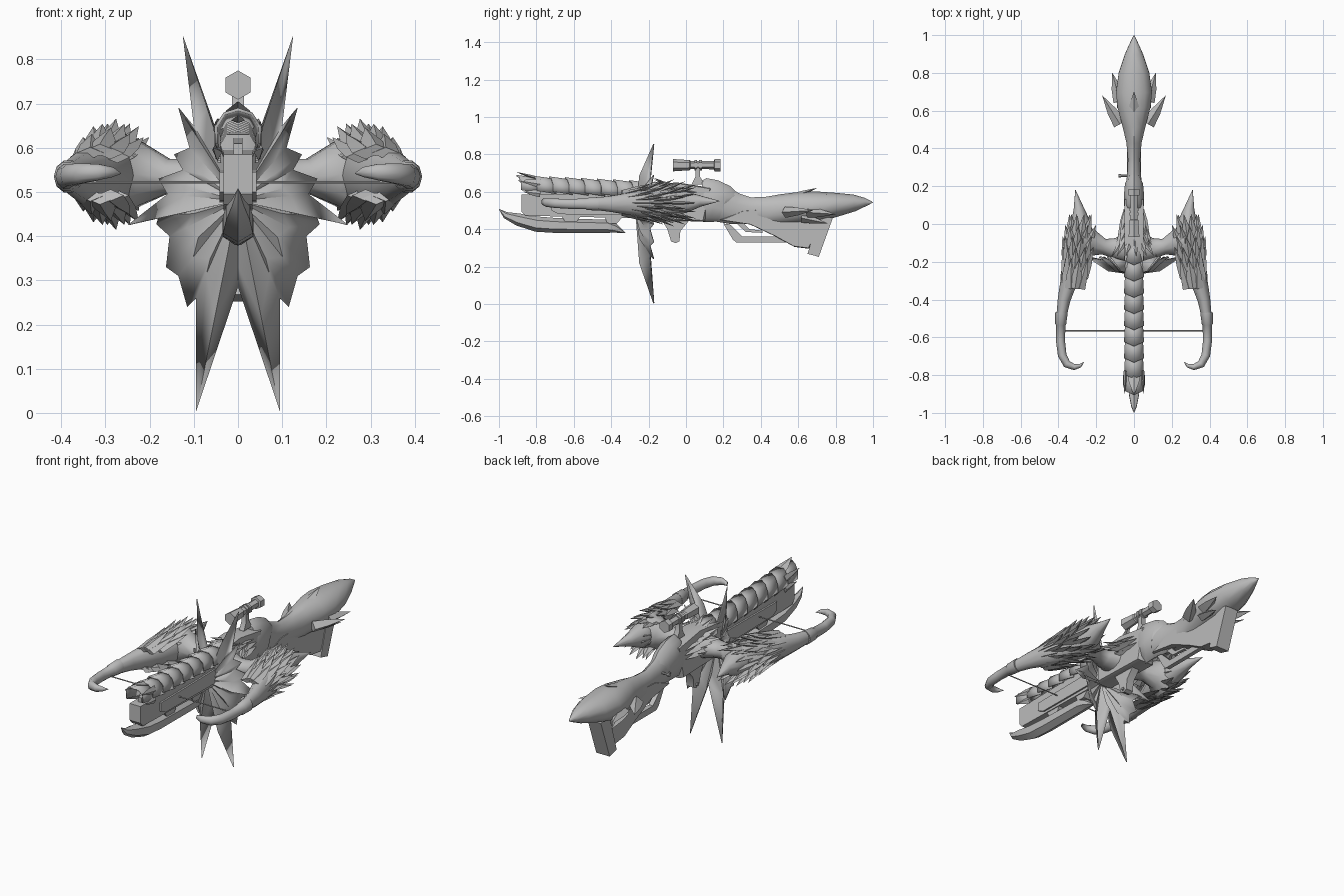
import bpy, bmesh, math
from mathutils import Vector as V

grey = bpy.data.materials.new("bone_grey")
grey.diffuse_color = (0.5, 0.5, 0.5, 1)


def finish(name, bm, smooth=35):
    bmesh.ops.remove_doubles(bm, verts=bm.verts, dist=0.0004)
    bmesh.ops.recalc_face_normals(bm, faces=bm.faces)
    me = bpy.data.meshes.new(name)
    bm.to_mesh(me)
    bm.free()
    ob = bpy.data.objects.new(name, me)
    bpy.context.collection.objects.link(ob)
    me.materials.append(grey)
    bpy.ops.object.select_all(action='DESELECT')
    bpy.context.view_layer.objects.active = ob
    ob.select_set(True)
    bpy.ops.object.shade_smooth_by_angle(angle=math.radians(smooth))
    return ob


def mirror(bm):
    geo = bmesh.ops.duplicate(bm, geom=bm.verts[:] + bm.edges[:] + bm.faces[:])["geom"]
    for v in geo:
        if isinstance(v, bmesh.types.BMVert):
            v.co.x *= -1


def tube(bm, stations, n=8, turn=0.0):
    """Swept rings: x, y, z, half width, half height."""
    pts = [V(s[:3]) for s in stations]
    rings = []
    for i, s in enumerate(stations):
        t = (pts[min(i + 1, len(pts) - 1)] - pts[max(i - 1, 0)]).normalized()
        up = V((0, 1, 0)) if abs(t.z) > 0.9 else V((0, 0, 1))
        side = t.cross(up).normalized()
        up = side.cross(t)
        ring = []
        for k in range(n):
            a = 2 * math.pi * k / n + turn
            ring.append(bm.verts.new(pts[i] + side * s[3] * math.cos(a) + up * s[4] * math.sin(a)))
        rings.append(ring)
    for r, q in zip(rings, rings[1:]):
        for k in range(n):
            bm.faces.new((r[k], r[(k + 1) % n], q[(k + 1) % n], q[k]))
    bm.faces.new(rings[0])
    bm.faces.new(rings[-1])


def spike(bm, base, tip, w, h):
    m = V(base).lerp(V(tip), 0.45)
    tube(bm, [(*base, w, h), (*m, w * .75, h * .7), (*tip, .0005, .0005)], 4)


def prism(bm, yz, hw, bevel=0.0):
    """Side profile extruded across x, with optional chamfered flanks."""
    c = V((0, sum(p[0] for p in yz) / len(yz), sum(p[1] for p in yz) / len(yz)))
    rings = []
    for x, k in ((-hw, 1 - bevel), (-hw * .6, 1), (hw * .6, 1), (hw, 1 - bevel)):
        rings.append([bm.verts.new((x, c.y + (y - c.y) * k, c.z + (z - c.z) * k)) for y, z in yz])
    n = len(yz)
    for r, q in zip(rings, rings[1:]):
        for k in range(n):
            bm.faces.new((r[k], r[(k + 1) % n], q[(k + 1) % n], q[k]))
    bm.faces.new(rings[0])
    bm.faces.new(rings[-1])


def solid(name, yz, hw, bevel=0.0):
    bm = bmesh.new()
    prism(bm, yz, hw, bevel)
    return finish(name, bm)


# Domed spiky shield
bm = bmesh.new()
half = [(0, .285), (.095, .003), (.115, .29), (.115, .24), (.135, .31), (.163, .33), (.155, .40),
        (.185, .427), (.18, .44), (.25, .425), (.16, .495), (.18, .53), (.125, .55), (.145, .585),
        (.11, .60), (.135, .69), (.10, .65), (.125, .855), (.042, .62), (0, .60)]
half[2] = (.095, .26)
loop = half + [(-x, z) for x, z in half[-2:0:-1]]
cen = V((0, -.27, .48))
hub = bm.verts.new(cen)
rim, mid = [], []
for i, (x, z) in enumerate(loop):
    tip = i % 2 == 1
    p = V((x, -.175 if tip else -.195, z))
    rim.append(bm.verts.new(p))
    m = cen.lerp(p, .55 if tip else .75)
    m.y = -.25 if tip else -.225
    mid.append(bm.verts.new(m))
for i in range(len(loop)):
    j = (i + 1) % len(loop)
    bm.faces.new((hub, mid[i], mid[j]))
    bm.faces.new((mid[i], rim[i], rim[j], mid[j]))
shield = finish("spiked_shield", bm, 50)
mod = shield.modifiers.new("thickness", 'SOLIDIFY')
mod.thickness = .006

# Curved horn limbs with a leaf shaped body
bm = bmesh.new()
tube(bm, [(.31, .18, .55, .001, .001), (.292, .08, .55, .028, .03), (.28, 0, .545, .055, .06),
          (.287, -.12, .54, .07, .085), (.33, -.25, .535, .052, .072), (.37, -.4, .535, .034, .045),
          (.386, -.5, .535, .026, .032)], 10)
mirror(bm)
finish("limb_body", bm, 50)
bm = bmesh.new()
tube(bm, [(.384, -.47, .535, .033, .038), (.388, -.53, .535, .029, .034), (.388, -.535, .535, .025, .03),
          (.389, -.62, .535, .024, .028), (.38, -.695, .538, .023, .026), (.355, -.742, .542, .021, .024),
          (.315, -.758, .545, .016, .019), (.285, -.75, .545, .010, .012), (.265, -.73, .542, .001, .001)], 10)
mirror(bm)
finish("limb_horn", bm, 50)

# Layered feather scales around each limb
bm = bmesh.new()
for row in range(5):
    yt = -.20 + row * .058
    cx = .30 - .006 * row
    size = (.105, .118, .125, .118, .095)[row]
    for k in range(-3, 6):
        a = math.radians(k * 30 + 60 * (row % 2) / 4 - 30)
        c, s = math.cos(a), math.sin(a)
        spike(bm, (cx + .012 + .045 * c, yt - .14, .54 + .055 * s),
              (cx - .012 + size * .82 * c, yt + .02, .54 + size * s), .032, .014)
for z, y in ((.54, .05), (.57, .03), (.51, .02)):
    spike(bm, (.25, -.1, .54), (.235, y, z), .03, .02)
mirror(bm)
finish("limb_feathers", bm)

# Flared necks joining limbs to the body
bm = bmesh.new()
tube(bm, [(.02, -.12, .53, .09, .06), (.10, -.13, .53, .055, .045), (.16, -.12, .535, .042, .042),
          (.22, -.10, .54, .07, .075), (.27, -.10, .54, .10, .105)], 10)
mirror(bm)
finish("limb_neck", bm, 50)

# Bow string
bm = bmesh.new()
tube(bm, [(-.40, -.565, .522, .003, .003), (.40, -.565, .522, .003, .003)], 6)
finish("bow_string", bm)

# Rail, its top groove strip, and receiver
solid("front_rail", [(-.88, .495), (-.86, .472), (.1, .45), (.1, .60), (-.88, .585)], .033)
solid("rail_strip", [(-.84, .57), (-.1, .57), (-.1, .625), (-.84, .61)], .01)
solid("rail_side_plate", [(-.72, .50), (-.68, .48), (-.2, .475), (-.2, .55), (-.72, .545)], .042)
solid("receiver", [(-.24, .45), (.1, .44), (.14, .62), (-.05, .65), (-.24, .63)], .05, .06)

# Overlapping scales covering the top of the rail
bm = bmesh.new()
N = 9
for i in range(N):
    y0 = -.10 - i * .086
    y1 = y0 - .105
    za = .640 + .004 * i
    rows = []
    for y, lift, w in ((y0, -.006, .046), (y1, .012, .052)):
        r = []
        for x, dz in ((-1, -.075), (-1.02, -.035), (-.62, -.004), (0, .006), (.62, -.004), (1.02, -.035), (1, -.075)):
            fwd = -.022 * (1 - abs(x)) if y == y1 else 0
            r.append(bm.verts.new((x * w, y + fwd + .01, za + lift + dz)))
        rows.append(r)
    for k in range(6):
        bm.faces.new((rows[0][k], rows[0][k + 1], rows[1][k + 1], rows[1][k]))
ob = finish("rail_scales", bm)
ob.modifiers.new("thickness", 'SOLIDIFY').thickness = .007
bm = bmesh.new()
spike(bm, (0, -.79, .668), (0, -.905, .705), .035, .012)
for s in (-1, 1):
    spike(bm, (s * .044, -.78, .64), (s * .05, -.90, .66), .012, .025)
    spike(bm, (s * .046, -.78, .59), (s * .056, -.87, .60), .01, .02)
finish("rail_front_teeth", bm)

# Claw blade below the rail
bm = bmesh.new()
tube(bm, [(0, -1, .507, .001, .001), (0, -.965, .475, .016, .018), (0, -.90, .452, .031, .033),
          (0, -.80, .427, .039, .041), (0, -.70, .42, .04, .04), (0, -.42, .415, .038, .035),
          (0, -.38, .405, .03, .025), (0, -.325, .381, .008, .002)], 6, math.pi / 6)
finish("claw_blade", bm, 40)
solid("claw_clamp_front", [(-.67, .475), (-.56, .475), (-.59, .43), (-.64, .43)], .028)
solid("claw_clamp_rear", [(-.44, .475), (-.33, .475), (-.37, .43), (-.42, .43)], .028)

# Ruff of spikes behind the shield
bm = bmesh.new()
for row, (y, r) in enumerate(((-.17, .12), (-.12, .10), (-.06, .085))):
    for k in range(9):
        a = math.radians(-20 + k * 27.5 + row * 6 - 6)
        c, s = math.cos(a), math.sin(a)
        spike(bm, (.03 * c, y + .13, .56 + .05 * s), (r * c, y, .56 + r * .95 * s), .026, .014)
finish("spike_ruff", bm)

# Stock, collar and rear shell
bm = bmesh.new()
tube(bm, [(0, .085, .555, .05, .105), (0, .10, .555, .055, .118), (0, .15, .55, .056, .113),
          (0, .205, .535, .05, .10), (0, .21, .53, .042, .09)], 10, math.pi / 10)
finish("stock_collar", bm, 40)
bm = bmesh.new()
tube(bm, [(0, .19, .535, .046, .10), (0, .26, .51, .038, .085), (0, .34, .498, .034, .072),
          (0, .43, .495, .042, .078), (0, .52, .505, .064, .083), (0, .62, .515, .092, .085),
          (0, .70, .52, .10, .082), (0, .80, .53, .085, .065), (0, .90, .54, .05, .045),
          (0, .96, .544, .022, .022), (0, 1, .543, .001, .001)], 10, math.pi / 10)
finish("rear_shell", bm, 45)
bm = bmesh.new()
for s in (-1, 1):
    spike(bm, (s * .075, .53, .49), (s * .168, .68, .50), .035, .03)
    spike(bm, (s * .075, .65, .49), (s * .115, .80, .48), .035, .03)
    spike(bm, (s * .06, .62, .46), (s * .085, .76, .43), .03, .025)
spike(bm, (0, .56, .57), (0, .70, .62), .035, .018)
finish("shell_spikes", bm)
solid("stock_core", [(.18, .45), (.34, .426), (.48, .36), (.58, .305), (.66, .295), (.75, .46), (.6, .52), (.3, .5)], .036, .04)
solid("butt_pad", [(.65, .268), (.71, .252), (.785, .46), (.71, .47)], .04)

# Trigger guard, trigger and pivot bracket
solid("trigger_guard", [(.20, .43), (.25, .345), (.27, .328), (.54, .328), (.54, .362), (.30, .362), (.235, .425)], .012)
solid("trigger", [(.27, .43), (.32, .385), (.41, .38), (.41, .392), (.34, .40), (.31, .43)], .008)
solid("pivot_bracket", [(-.13, .45), (-.10, .40), (-.08, .335), (-.055, .325), (-.035, .335), (-.03, .39), (.02, .45)], .022)
bm = bmesh.new()
tube(bm, [(-.03, -.06, .345, .009, .009), (.03, -.06, .345, .009, .009)], 8)
finish("pivot_pin", bm)
bm = bmesh.new()
tube(bm, [(-.03, .255, .53, .006, .006), (-.07, .255, .53, .006, .006), (-.07, .255, .53, .01, .01),
          (-.082, .255, .53, .01, .01)], 8)
finish("side_knob", bm)

# Hexagonal sighting scope and mount
bm = bmesh.new()
tube(bm, [(0, -.07, .742, .033, .033), (0, .02, .742, .027, .027), (0, .025, .742, .021, .021),
          (0, .15, .742, .022, .022), (0, .152, .742, .033, .033), (0, .185, .742, .033, .033)], 6, math.pi / 6)
for y in (.045, .07):
    tube(bm, [(0, y, .742, .028, .028), (0, y + .015, .742, .028, .028)], 6, math.pi / 6)
finish("scope_tube", bm, 30)
solid("scope_mount", [(.03, .64), (.10, .64), (.075, .68), (.075, .73), (.05, .73), (.05, .68)], .014)
